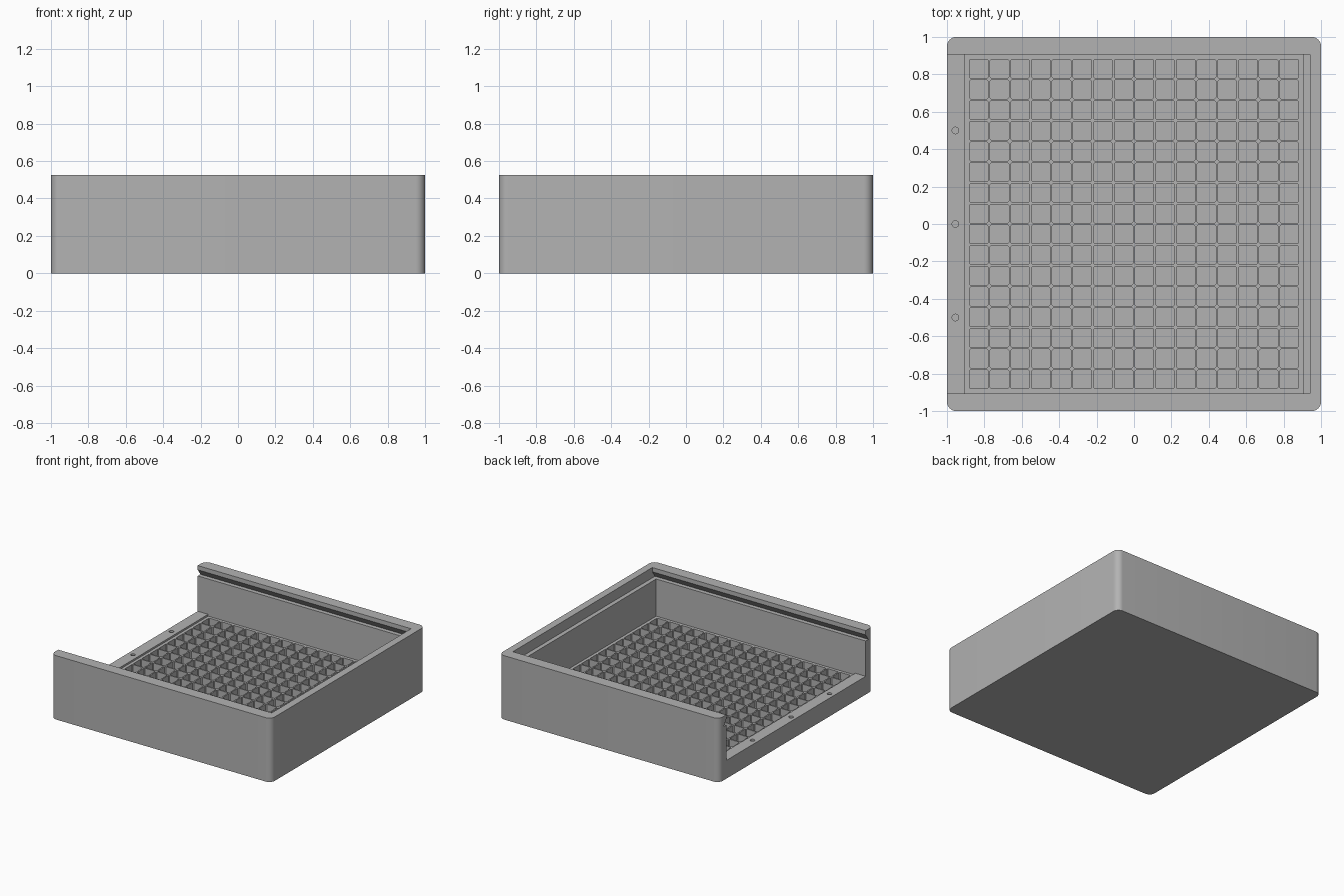
import bpy, bmesh, math

if "Cube" in bpy.data.objects:
    bpy.data.objects.remove(bpy.data.objects["Cube"])

HALF, HEIGHT = 1.0, 0.525
INNER, SLOT = 0.905, 0.94          # cavity half width, lid slot half width
SILL, GRID_TOP, POCKET_FLOOR = 0.15, 0.135, 0.045
LEDGE, LIP = 0.44, 0.49            # lid slot bottom and underside of lip
PITCH, POCKET = 0.1107, 0.1

grey = bpy.data.materials.new("plain grey")
grey.diffuse_color = (0.45, 0.45, 0.45, 1)
grey.use_nodes = True
grey.node_tree.nodes["Principled BSDF"].inputs["Base Color"].default_value = grey.diffuse_color


def prism(bm, base, offset):
    """Extrude a closed loop of points along an offset."""
    face = bm.faces.new([bm.verts.new(p) for p in base])
    moved = bmesh.ops.extrude_face_region(bm, geom=[face])["geom"]
    bmesh.ops.translate(bm, vec=offset,
                        verts=[v for v in moved if isinstance(v, bmesh.types.BMVert)])


def to_object(name, bm):
    bmesh.ops.recalc_face_normals(bm, faces=bm.faces)
    mesh = bpy.data.meshes.new(name)
    bm.to_mesh(mesh)
    bm.free()
    mesh.materials.append(grey)
    obj = bpy.data.objects.new(name, mesh)
    bpy.context.collection.objects.link(obj)
    return obj


# Outer block with rounded upright corners
radius, steps = 0.05, 8
outline = []
for k, (sx, sy) in enumerate([(1, 1), (-1, 1), (-1, -1), (1, -1)]):
    for i in range(steps + 1):
        a = math.pi / 2 * (k + i / steps)
        outline.append((sx * (HALF - radius) + radius * math.cos(a),
                        sy * (HALF - radius) + radius * math.sin(a), 0))
bm = bmesh.new()
prism(bm, outline, (0, 0, HEIGHT))
tray = to_object("tray", bm)

# Main cavity: open left end, low sill, ledge at the right end
bm = bmesh.new()
profile = [(-1.1, SILL), (-INNER, SILL), (-INNER, GRID_TOP), (INNER, GRID_TOP),
           (INNER, LEDGE), (SLOT, LEDGE), (SLOT, 0.6), (-1.1, 0.6)]
prism(bm, [(x, -INNER, z) for x, z in profile], (0, 2 * INNER, 0))
cavity = to_object("cavity_cutter", bm)

# Dovetail slot for a sliding lid
bm = bmesh.new()
profile = [(-SLOT, LEDGE), (SLOT, LEDGE), (INNER, LIP), (-INNER, LIP)]
prism(bm, [(-1.1, y, z) for y, z in profile], (1.1 + SLOT, 0, 0))
slot = to_object("lid_slot_cutter", bm)

# Grid of square pockets with slightly clipped corners, and sill holes
bm = bmesh.new()
h, c = POCKET / 2, 0.006
square = [(h - c, h), (-h + c, h), (-h, h - c), (-h, -h + c),
          (-h + c, -h), (h - c, -h), (h, -h + c), (h, h - c)]
for i in range(16):
    for j in range(16):
        cx, cy = (i - 7.5) * PITCH, (j - 7.5) * PITCH
        prism(bm, [(cx + x, cy + y, POCKET_FLOOR) for x, y in square], (0, 0, 0.15))
for cy in (-0.5, 0, 0.5):
    ring = [(-0.955 + 0.018 * math.cos(t * math.pi / 8),
             cy + 0.018 * math.sin(t * math.pi / 8), 0.07) for t in range(16)]
    prism(bm, ring, (0, 0, 0.15))
pockets = to_object("pocket_cutter", bm)

# Cut the tray
bpy.context.view_layer.objects.active = tray
tray.select_set(True)
for cutter in (cavity, slot, pockets):
    mod = tray.modifiers.new(cutter.name, "BOOLEAN")
    mod.operation, mod.solver, mod.object = "DIFFERENCE", "EXACT", cutter
    bpy.ops.object.modifier_apply(modifier=mod.name)
    bpy.data.objects.remove(cutter)

bpy.ops.object.shade_smooth_by_angle(angle=math.radians(30))
